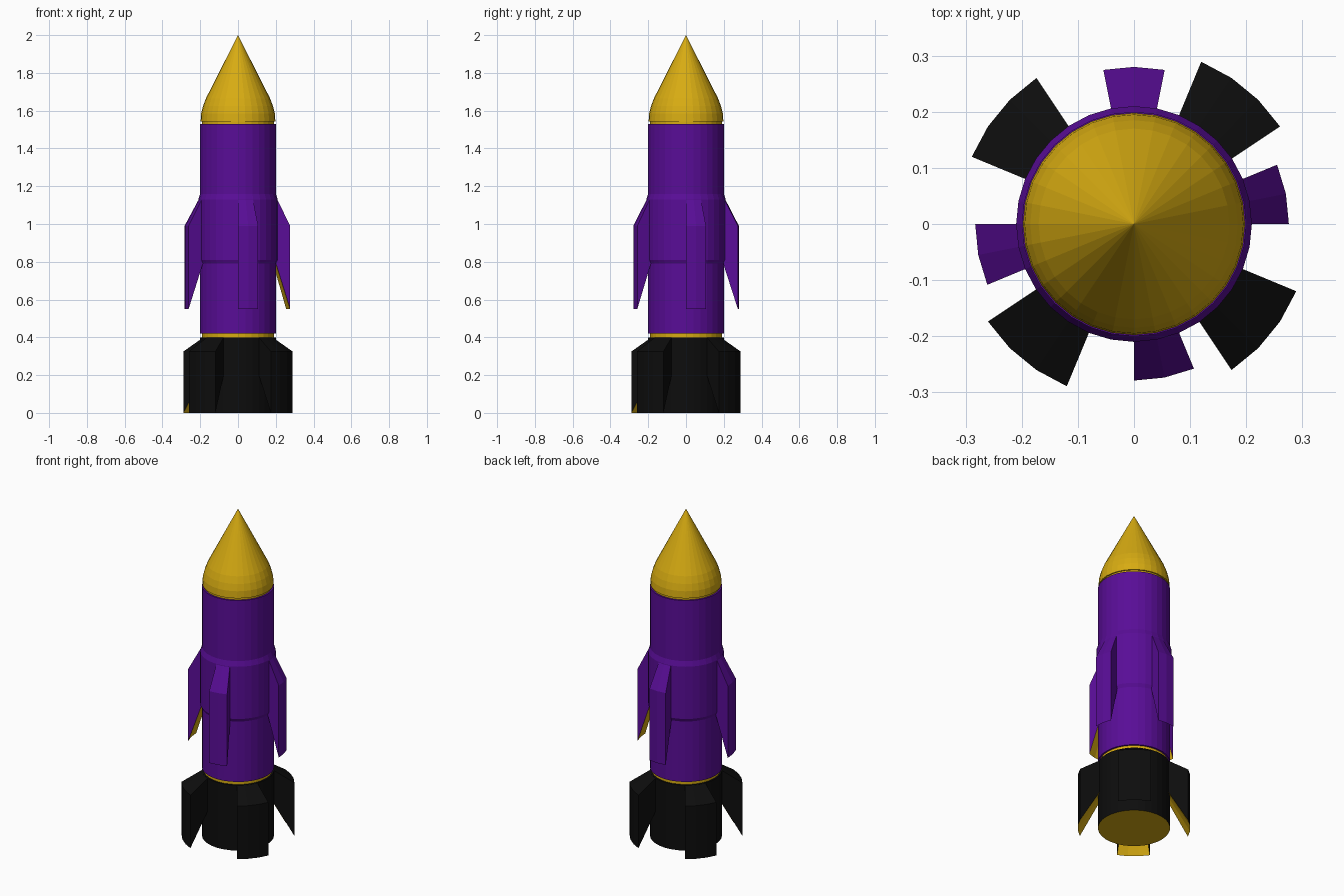
import bpy, bmesh
from math import cos, sin, tau

if "Cube" in bpy.data.objects:
    bpy.data.objects.remove(bpy.data.objects["Cube"])

SIDES = 32


def material(name, color):
    m = bpy.data.materials.new(name)
    m.diffuse_color = (*color, 1)
    m.use_nodes = True
    m.node_tree.nodes["Principled BSDF"].inputs["Base Color"].default_value = m.diffuse_color
    return m


GOLD = material("gold", (0.68, 0.41, 0.006))
PURPLE = material("purple", (0.10, 0.004, 0.31))
BLACK = material("black", (0.004, 0.004, 0.004))


def ring_point(step, r, z):
    a = tau * step / SIDES
    return (r * cos(a), r * sin(a), z)


def finish(name, bm, mats):
    bmesh.ops.recalc_face_normals(bm, faces=bm.faces)
    mesh = bpy.data.meshes.new(name)
    bm.to_mesh(mesh)
    bm.free()
    for m in mats:
        mesh.materials.append(m)
    ob = bpy.data.objects.new(name, mesh)
    bpy.context.collection.objects.link(ob)
    return ob


def lathe(name, profile, mat, base_mat=None):
    """Closed turned part; profile runs bottom to top as (radius, z)."""
    bm = bmesh.new()
    rings = []
    for r, z in profile:
        count = SIDES if r > 0 else 1
        rings.append([bm.verts.new(ring_point(i, r, z)) for i in range(count)])
    for lo, hi in zip(rings, rings[1:]):
        for i in range(SIDES):
            j = (i + 1) % SIDES
            if len(hi) == 1:
                bm.faces.new((lo[i], lo[j], hi[0]))
            else:
                bm.faces.new((lo[i], lo[j], hi[j], hi[i]))
    bm.faces.new(rings[0][::-1]).material_index = 1 if base_mat else 0
    if len(rings[-1]) > 1:
        bm.faces.new(rings[-1])
    return finish(name, bm, [mat, base_mat] if base_mat else [mat])


def fin(name, section, start, steps, mat):
    """Wedge swept around the axis; section is top root, shoulder, tip, lower root."""
    bm = bmesh.new()
    cols = [[bm.verts.new(ring_point(start + s, r, z)) for r, z in section]
            for s in range(steps + 1)]
    n = len(section)
    for a, b in zip(cols, cols[1:]):
        for k in range(n):
            m = (k + 1) % n
            f = bm.faces.new((a[k], b[k], b[m], a[m]))
            if k == n - 2:          # sloping underside
                f.material_index = 1
    bm.faces.new(cols[0])
    bm.faces.new(cols[-1])
    return finish(name, bm, [mat, GOLD])


# Engine section, joint bands, body and nose
lathe("engine_section", [(0.2, 0), (0.2, 0.40)], BLACK, GOLD)
lathe("lower_band", [(0.19, 0.39), (0.19, 0.43)], GOLD)
lathe("body", [(0.2, 0.42), (0.2, 0.79), (0.21, 0.81), (0.21, 1.13),
               (0.2, 1.16), (0.2, 1.53)], PURPLE)
lathe("upper_band", [(0.19, 1.52), (0.19, 1.55)], GOLD)
lathe("nose_cone", [(0.198, 1.543), (0.195, 1.585), (0.185, 1.625),
                    (0.17, 1.665), (0, 2.0)], GOLD)

# Four broad lower fins
for i, start in enumerate((3, 11, 19, 27)):
    fin(f"lower_fin_{i + 1}",
        [(0.198, 0.40), (0.313, 0.325), (0.313, 0), (0.198, 0.20)],
        start, 3, BLACK)

# Four narrow upper fins (the back one sits one facet round)
for i, (start, r) in enumerate(((0, 0.276), (7, 0.28), (16, 0.283), (24, 0.279))):
    fin(f"upper_fin_{i + 1}",
        [(0.208, 1.13), (r, 0.99), (r, 0.55), (0.198, 0.80)],
        start, 2, PURPLE)
